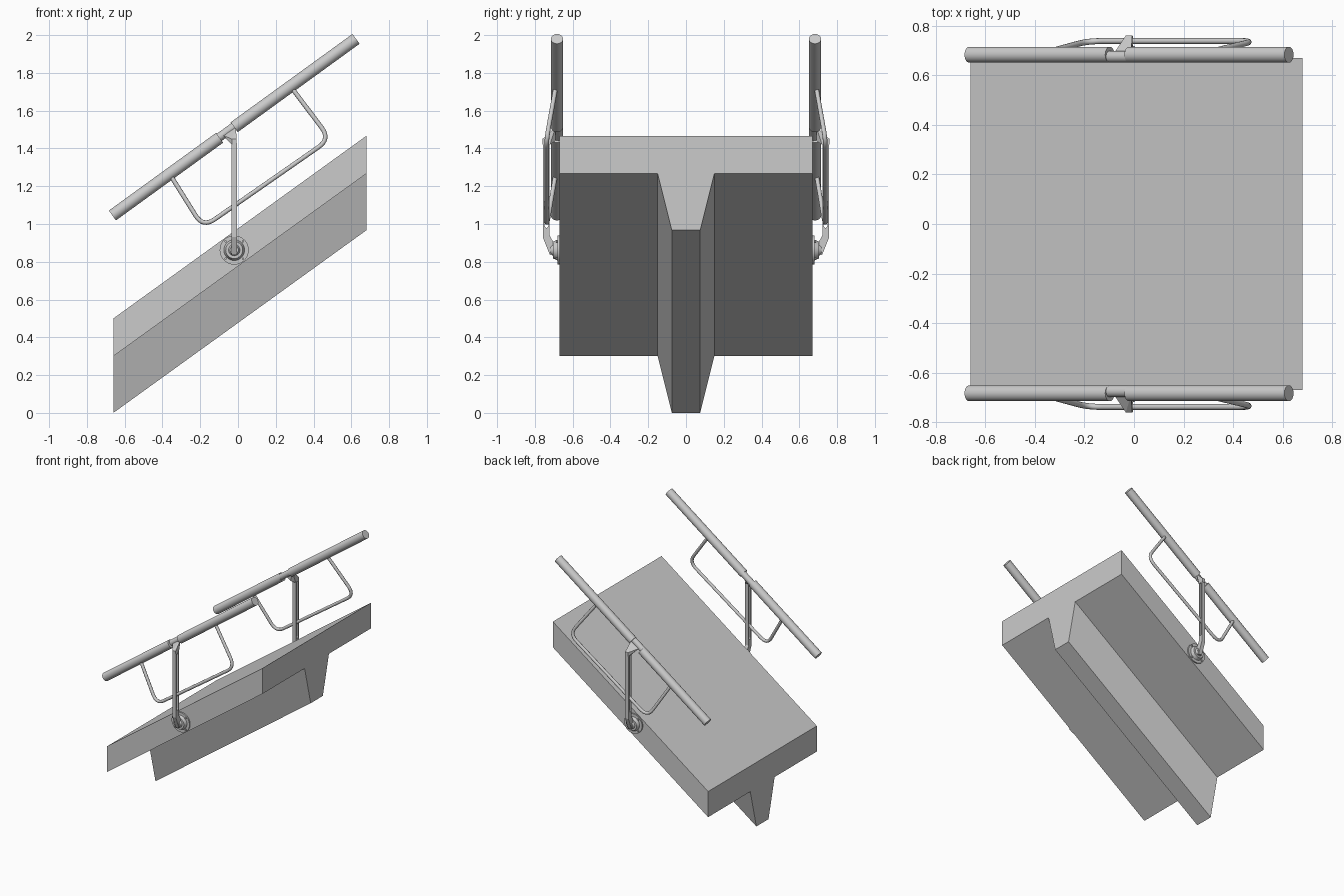
import bpy, bmesh
from mathutils import Vector

cube = bpy.data.objects.get("Cube")
if cube:
    bpy.data.objects.remove(cube, do_unlink=True)


def material(name, value):
    m = bpy.data.materials.new(name)
    m.use_nodes = True
    col = (value, value, value, 1)
    m.diffuse_color = col
    m.node_tree.nodes["Principled BSDF"].inputs["Base Color"].default_value = col
    return m


GREY = material("light grey", 0.6)


def add(name, data, mirror=True):
    ob = bpy.data.objects.new(name, data)
    bpy.context.scene.collection.objects.link(ob)
    data.materials.append(GREY)
    if mirror:
        mod = ob.modifiers.new("both sides", 'MIRROR')
        mod.use_axis = (False, True, False)
    return ob


def finish(name, bm, mirror=True, smooth=False):
    bmesh.ops.recalc_face_normals(bm, faces=bm.faces)
    me = bpy.data.meshes.new(name)
    bm.to_mesh(me)
    bm.free()
    ob = add(name, me, mirror)
    if smooth:
        bpy.ops.object.select_all(action='DESELECT')
        ob.select_set(True)
        bpy.context.view_layer.objects.active = ob
        bpy.ops.object.shade_smooth_by_angle(angle=0.6)
    return ob


def extrude_x(bm, profile, x0, x1, rise=0.0):
    """Extrude a (y, z) profile along x, climbing by rise."""
    face = bm.faces.new([bm.verts.new((x0, y, z)) for y, z in profile])
    geom = bmesh.ops.extrude_face_region(bm, geom=[face])["geom"]
    verts = [g for g in geom if isinstance(g, bmesh.types.BMVert)]
    bmesh.ops.translate(bm, verts=verts, vec=(x1 - x0, 0, rise))


def cylinder(bm, a, b, r1, r2=None, sides=24):
    a, b = Vector(a), Vector(b)
    new = bmesh.ops.create_cone(bm, cap_ends=True, segments=sides, radius1=r1,
                                radius2=r1 if r2 is None else r2, depth=(b - a).length)
    mat = (b - a).to_track_quat('Z', 'Y').to_matrix().to_4x4()
    mat.translation = (a + b) / 2
    bmesh.ops.transform(bm, matrix=mat, verts=new["verts"])


# Sloping slab with a tapered central beam
half = [(0.075, 0), (0.15, 0.3), (0.67, 0.3), (0.67, 0.5)]
bm = bmesh.new()
extrude_x(bm, half + [(-y, z) for y, z in reversed(half)], -0.66, 0.68, 0.967)
finish("sloping_slab", bm, mirror=False)

# Handrails, each in two lengths joined by a thinner core
low, high = Vector((-0.665, 0.683, 1.045)), Vector((0.625, 0.683, 1.98))
bm = bmesh.new()
cylinder(bm, low, low.lerp(high, 0.44), 0.032)
cylinder(bm, low.lerp(high, 0.50), high, 0.032)
finish("handrails", bm, smooth=True)
inward = Vector((0, -0.008, 0.004))
bm = bmesh.new()
cylinder(bm, low.lerp(high, 0.42) + inward, low.lerp(high, 0.52) + inward, 0.023)
finish("handrail_joints", bm, smooth=True)

# Slotted posts with bent feet
bm = bmesh.new()
extrude_x(bm, [(0.758, 1.43), (0.758, 0.93), (0.72, 0.835), (0.695, 0.84),
               (0.695, 0.89), (0.722, 0.94), (0.722, 1.43), (0.729, 1.43),
               (0.729, 0.99), (0.735, 0.98), (0.742, 0.98), (0.748, 0.99),
               (0.748, 1.43)], -0.035, -0.005)
finish("slotted_posts", bm)

# Wedge brackets from post head to rail
bm = bmesh.new()
corners = [(-0.08, 0.69, 1.47), (-0.012, 0.69, 1.515), (-0.03, 0.69, 1.44),
           (-0.033, 0.76, 1.42), (-0.007, 0.76, 1.42), (-0.007, 0.76, 1.45),
           (-0.033, 0.76, 1.45), (-0.033, 0.72, 1.42), (-0.007, 0.72, 1.42)]
bmesh.ops.convex_hull(bm, input=[bm.verts.new(c) for c in corners])
finish("rail_brackets", bm)

# Round wall flanges, stepped towards the post foot
bm = bmesh.new()
for y0, y1, r1, r2 in [(0.665, 0.68, 0.077, 0.077), (0.68, 0.703, 0.055, 0.045),
                       (0.70, 0.718, 0.032, 0.022)]:
    cylinder(bm, (-0.02, y0, 0.862), (-0.02, y1, 0.862), r1, r2, 32)
finish("wall_flanges", bm, smooth=True)

# Flange bolts
bm = bmesh.new()
for dx, dz in [(1, 1), (1, -1), (-1, 1), (-1, -1)]:
    x, z = -0.02 + dx * 0.046, 0.862 + dz * 0.046
    cylinder(bm, (x, 0.675, z), (x, 0.688, z), 0.007, sides=6)
finish("flange_bolts", bm)

# Bent rod loops hanging below the rails
ends = [Vector(p) for p in [(-0.362, 0.69, 1.265), (-0.185, 0.738, 0.982),
                            (0.488, 0.738, 1.45), (0.285, 0.69, 1.72)]]
path = [ends[0]]
for before, corner, after in zip(ends, ends[1:], ends[2:]):
    p = corner + (before - corner).normalized() * 0.075
    q = corner + (after - corner).normalized() * 0.075
    path += [p.lerp(corner, t / 8).lerp(corner.lerp(q, t / 8), t / 8) for t in range(9)]
path.append(ends[3])
cu = bpy.data.curves.new("rod_loops", 'CURVE')
cu.dimensions = '3D'
cu.bevel_depth = 0.012
cu.bevel_resolution = 3
cu.use_fill_caps = True
sp = cu.splines.new('POLY')
sp.points.add(len(path) - 1)
for pt, co in zip(sp.points, path):
    pt.co = (*co, 1)
sp.use_smooth = True
add("rod_loops", cu)
